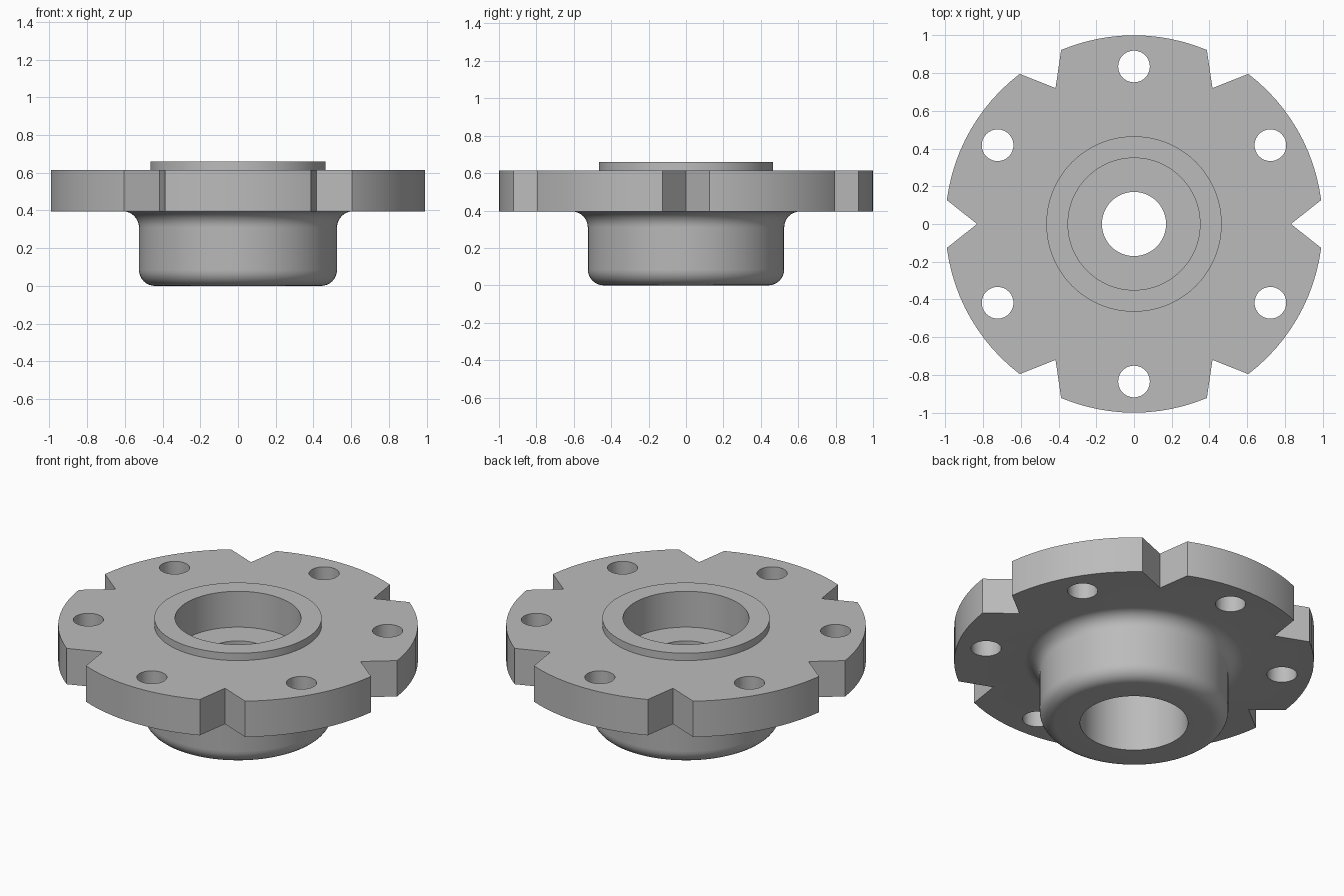
import bpy, bmesh
from math import sin, cos, pi, radians
from mathutils import Matrix, Vector

cube = bpy.data.objects.get("Cube")
if cube:
    bpy.data.objects.remove(cube, do_unlink=True)

SEGMENTS = 96
FLANGE_BOTTOM, FLANGE_TOP, RIM_TOP = 0.395, 0.615, 0.66
HUB_RADIUS, FILLET = 0.525, 0.085

steel = bpy.data.materials.new("plain grey metal")
steel.use_nodes = True
grey = (0.5, 0.5, 0.5, 1)
steel.diffuse_color = grey
steel.node_tree.nodes["Principled BSDF"].inputs["Base Color"].default_value = grey


def make_object(name, bm):
    bmesh.ops.recalc_face_normals(bm, faces=bm.faces)
    mesh = bpy.data.meshes.new(name)
    bm.to_mesh(mesh)
    bm.free()
    mesh.materials.append(steel)
    obj = bpy.data.objects.new(name, mesh)
    bpy.context.collection.objects.link(obj)
    return obj


def arc(cx, cz, start, end, steps=8):
    """Quarter-round profile points of the fillet radius, angles in degrees."""
    angles = [radians(start + (end - start) * i / steps) for i in range(steps + 1)]
    return [(cx + FILLET * cos(a), cz + FILLET * sin(a)) for a in angles]


def lathe(name, profile):
    """Revolve a closed (radius, height) profile around z."""
    bm = bmesh.new()
    rings = []
    for i in range(SEGMENTS):
        a = 2 * pi * i / SEGMENTS
        rings.append([bm.verts.new((r * cos(a), r * sin(a), z)) for r, z in profile])
    n = len(profile)
    for i, ring in enumerate(rings):
        nxt = rings[(i + 1) % SEGMENTS]
        for j in range(n):
            k = (j + 1) % n
            bm.faces.new((ring[j], nxt[j], nxt[k], ring[k]))
    return make_object(name, bm)


# Hub, flange, raised rim, top pocket, through hole and bottom bore
profile = [(0.30, 0)]
profile += arc(HUB_RADIUS - FILLET, FILLET, -90, 0)
profile += arc(HUB_RADIUS + FILLET, FLANGE_BOTTOM - FILLET, 180, 90)
profile += [(1, FLANGE_BOTTOM), (1, FLANGE_TOP),
            (0.465, FLANGE_TOP), (0.465, RIM_TOP),
            (0.35, RIM_TOP), (0.35, 0.44),
            (0.17, 0.44), (0.17, 0.37), (0.30, 0.37)]
flange = lathe("hub_flange", profile)

# Cutters: six bolt holes and six V notches, alternating every 30 degrees
cutter_bm = bmesh.new()
middle = (FLANGE_BOTTOM + FLANGE_TOP) / 2
for i in range(6):
    turn = Matrix.Rotation(radians(60 * i), 4, 'Z')
    hole_turn = Matrix.Rotation(radians(60 * i + 30), 4, 'Z')
    bmesh.ops.create_cone(cutter_bm, cap_ends=True, segments=40,
                          radius1=0.084, radius2=0.084, depth=0.4,
                          matrix=hole_turn @ Matrix.Translation((0.835, 0, middle)))
    low, high = [[cutter_bm.verts.new(turn @ Vector((x, y, z)))
                  for x, y in ((0.832, 0), (1.15, -0.252), (1.15, 0.252))]
                 for z in (middle - 0.2, middle + 0.2)]
    cutter_bm.faces.new(low)
    cutter_bm.faces.new(high)
    for j in range(3):
        k = (j + 1) % 3
        cutter_bm.faces.new((low[j], low[k], high[k], high[j]))
cutter = make_object("notch_and_hole_cutter", cutter_bm)
cutter.hide_render = True

# Cut, bake the result and drop the cutter
cut = flange.modifiers.new("cut", 'BOOLEAN')
cut.operation = 'DIFFERENCE'
cut.solver = 'EXACT'
cut.object = cutter
bpy.ops.object.select_all(action='DESELECT')
flange.select_set(True)
bpy.context.view_layer.objects.active = flange
bpy.ops.object.modifier_apply(modifier=cut.name)
bpy.data.objects.remove(cutter, do_unlink=True)

# Smooth rounds, crisp edges
bpy.ops.object.shade_smooth_by_angle(angle=radians(25))
